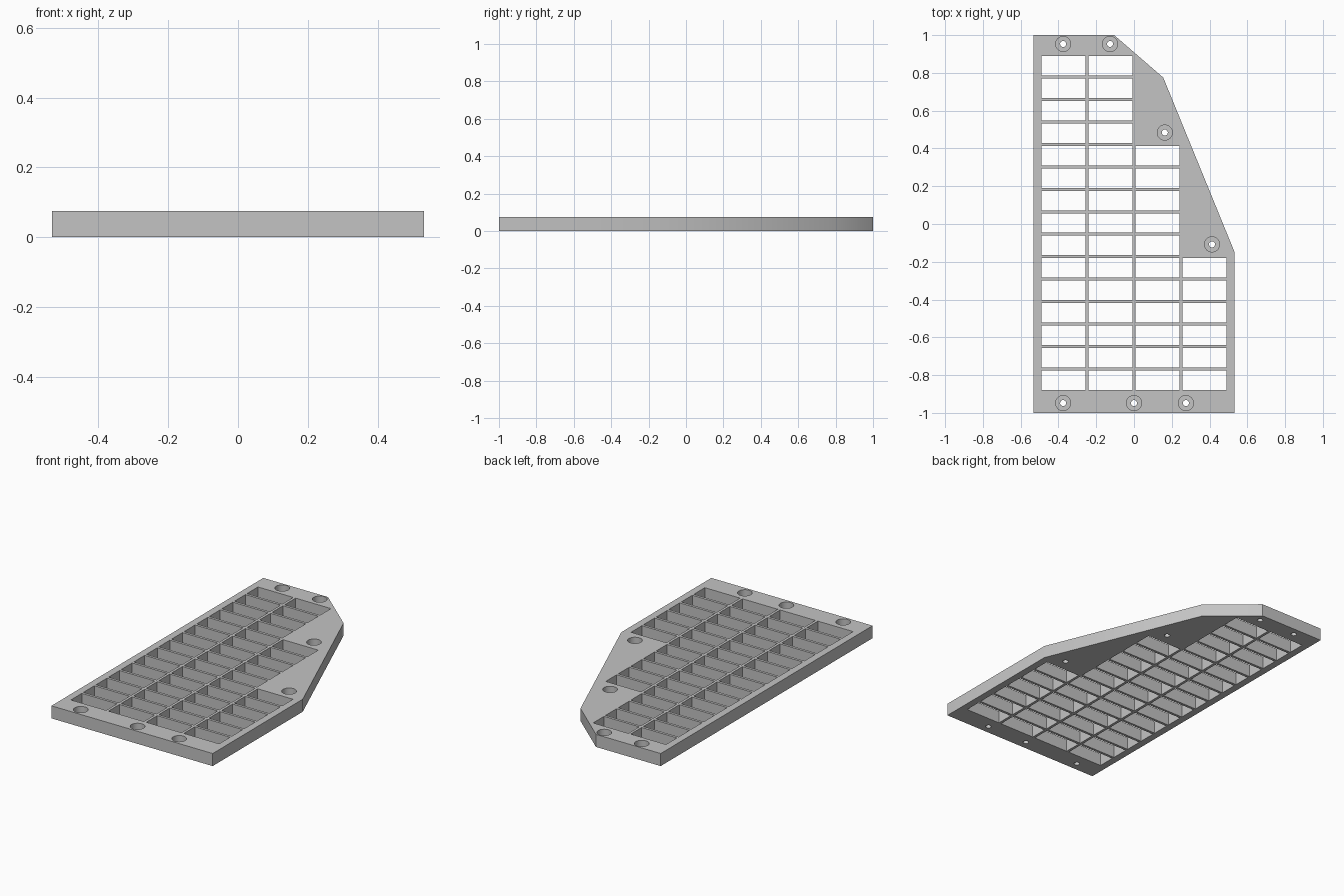
import bpy, bmesh
from mathutils import Matrix, Vector

if "Cube" in bpy.data.objects:
    bpy.data.objects.remove(bpy.data.objects["Cube"], do_unlink=True)

THICK = 0.075
OUTLINE = [(-0.533, -1), (0.533, -1), (0.533, -0.15), (0.155, 0.775), (-0.105, 1), (-0.533, 1)]
HOLES = [(-0.375, 0.953), (-0.127, 0.953), (0.163, 0.484), (0.413, -0.108),
         (-0.375, -0.948), (0.0, -0.948), (0.275, -0.948)]
FIRST_ROW = [0, 0, 4, 9]      # first open row in each column, counted from the back
ROWS = 15
PITCH_X, PITCH_Y = 0.249, 0.1188
CELL_X, CELL_Y = 0.233, 0.103

grey = bpy.data.materials.new("plain grey")
grey.use_nodes = True
colour = (0.55, 0.55, 0.55, 1)
grey.diffuse_color = colour
grey.node_tree.nodes["Principled BSDF"].inputs["Base Color"].default_value = colour


def make_object(name, bm):
    mesh = bpy.data.meshes.new(name)
    bmesh.ops.recalc_face_normals(bm, faces=bm.faces)
    bm.to_mesh(mesh)
    bm.free()
    mesh.materials.append(grey)
    obj = bpy.data.objects.new(name, mesh)
    bpy.context.collection.objects.link(obj)
    return obj


def add_cylinder(bm, x, y, z0, z1, radius):
    bmesh.ops.create_cone(bm, cap_ends=True, segments=32, radius1=radius, radius2=radius,
                          depth=z1 - z0, matrix=Matrix.Translation((x, y, (z0 + z1) / 2)))


def cut(target, cutter):
    cutter.hide_render = True
    mod = target.modifiers.new("cut", "BOOLEAN")
    mod.operation = "DIFFERENCE"
    mod.solver = "EXACT"
    mod.object = cutter
    bpy.context.view_layer.objects.active = target
    bpy.ops.object.modifier_apply(modifier=mod.name)
    bpy.data.objects.remove(cutter, do_unlink=True)


# Plate with the clipped corner
bm = bmesh.new()
base = bm.faces.new([bm.verts.new((x, y, 0)) for x, y in OUTLINE])
top = bmesh.ops.extrude_face_region(bm, geom=[base])["geom"]
bmesh.ops.translate(bm, vec=(0, 0, THICK),
                    verts=[v for v in top if isinstance(v, bmesh.types.BMVert)])
plate = make_object("grille_plate", bm)

# Stepped grid of rectangular openings
bm = bmesh.new()
for col, first in enumerate(FIRST_ROW):
    for row in range(first, ROWS):
        place = Vector((-0.3735 + PITCH_X * col, 0.837 - PITCH_Y * row, THICK / 2))
        bmesh.ops.create_cube(bm, size=1, matrix=Matrix.Translation(place)
                              @ Matrix.Diagonal((CELL_X, CELL_Y, THICK * 2, 1)))
cut(plate, make_object("opening_cutter", bm))

# Screw holes: wide recess from above, then a narrow hole right through
for name, z0, z1, radius in (("recess_cutter", 0.025, 0.15, 0.04),
                             ("screw_hole_cutter", -0.05, 0.1, 0.016)):
    bm = bmesh.new()
    for x, y in HOLES:
        add_cylinder(bm, x, y, z0, z1, radius)
    cut(plate, make_object(name, bm))

# Smooth the round bores, keep every edge crisp
bpy.ops.object.select_all(action="DESELECT")
plate.select_set(True)
bpy.context.view_layer.objects.active = plate
bpy.ops.object.shade_smooth_by_angle()
